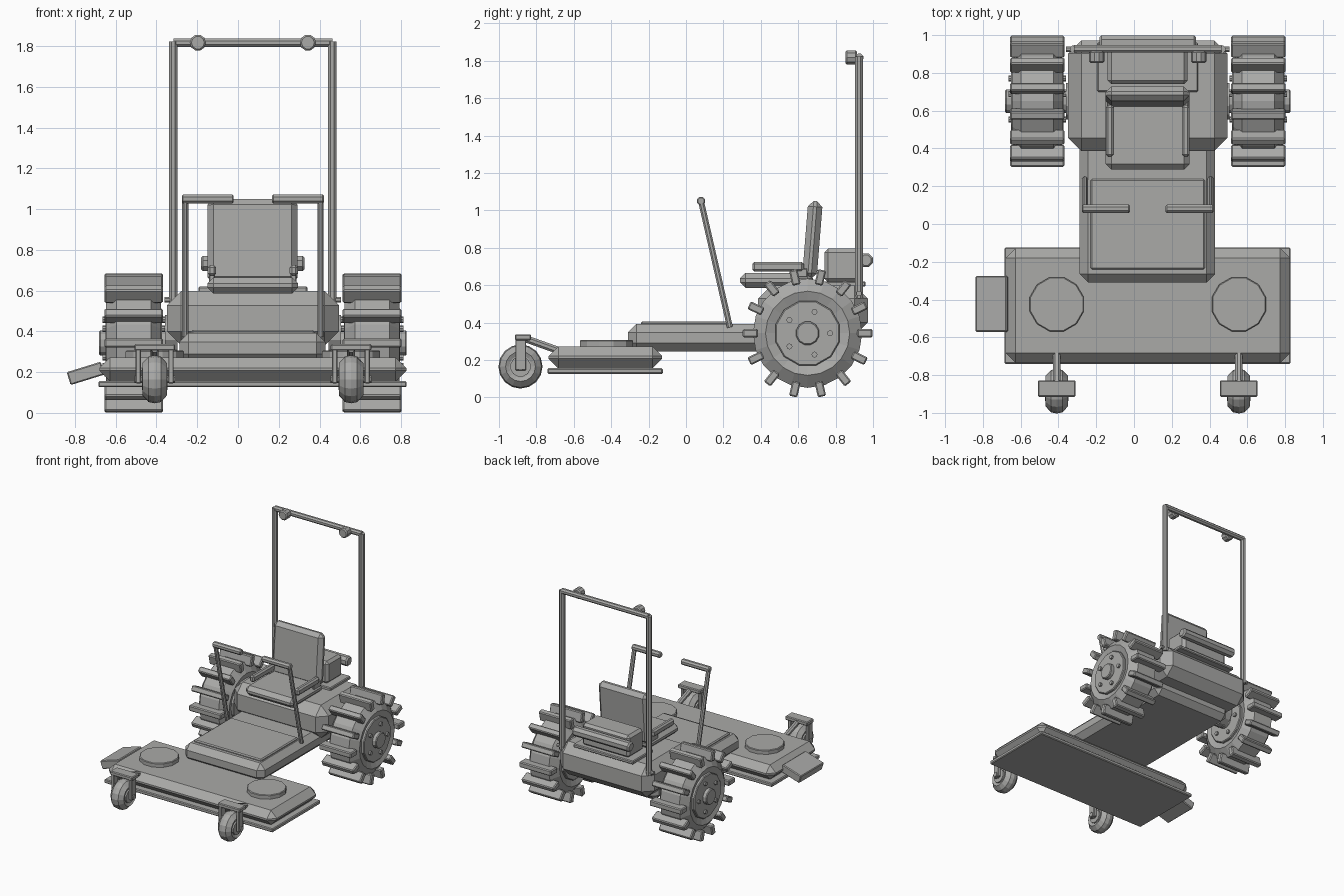
import bpy, bmesh, math
from mathutils import Vector, Matrix

if "Cube" in bpy.data.objects:
    bpy.data.objects.remove(bpy.data.objects["Cube"])

CX = 0.073  # centre line of the machine
grey = bpy.data.materials.new("plain_grey")
grey.diffuse_color = (0.4, 0.4, 0.39, 1)
grey.use_nodes = True
grey.node_tree.nodes["Principled BSDF"].inputs["Base Color"].default_value = grey.diffuse_color


def finish(name, bm, bevel=0.0):
    """Turn a bmesh into a named object with an optional chamfer."""
    bmesh.ops.recalc_face_normals(bm, faces=bm.faces[:])
    me = bpy.data.meshes.new(name)
    bm.to_mesh(me)
    bm.free()
    me.materials.append(grey)
    ob = bpy.data.objects.new(name, me)
    bpy.context.collection.objects.link(ob)
    if bevel:
        mod = ob.modifiers.new("chamfer", 'BEVEL')
        mod.width = bevel
        mod.segments = 1
        mod.limit_method = 'ANGLE'
        mod.angle_limit = math.radians(50)
    return ob


def box(name, x, y, z, bevel=0.0, rot=None):
    """Box from (min, max) ranges, turned about its own centre."""
    bm = bmesh.new()
    bmesh.ops.create_cube(bm, size=1)
    size = [b - a for a, b in (x, y, z)]
    mid = Vector([(a + b) / 2 for a, b in (x, y, z)])
    bmesh.ops.scale(bm, vec=size, verts=bm.verts)
    if rot:
        bmesh.ops.rotate(bm, matrix=Matrix.Rotation(rot[1], 3, rot[0]), verts=bm.verts)
    bmesh.ops.translate(bm, vec=mid, verts=bm.verts)
    return finish(name, bm, bevel)


def rod(name, a, b, r, sides=8, bevel=0.0):
    """Cylinder between two points."""
    a, b = Vector(a), Vector(b)
    d = b - a
    turn = d.to_track_quat('Z', 'Y').to_matrix().to_4x4()
    bm = bmesh.new()
    bmesh.ops.create_cone(bm, cap_ends=True, segments=sides, radius1=r, radius2=r,
                          depth=d.length,
                          matrix=Matrix.Translation((a + b) / 2) @ turn
                          @ Matrix.Rotation(math.pi / sides, 4, 'Z'))
    return finish(name, bm, bevel)


def lathe_x(name, centre, profile, sides):
    """Spin (offset, radius) points about the x axis into a closed solid."""
    bm = bmesh.new()
    rings = []
    for off, r in profile:
        rings.append([bm.verts.new((centre[0] + off,
                                    centre[1] + r * math.cos(2 * math.pi * i / sides),
                                    centre[2] + r * math.sin(2 * math.pi * i / sides)))
                      for i in range(sides)])
    for p, q in zip(rings, rings[1:]):
        for i in range(sides):
            j = (i + 1) % sides
            bm.faces.new((p[i], p[j], q[j], q[i]))
    bm.faces.new(rings[0])
    bm.faces.new(rings[-1])
    return finish(name, bm)


# Mower deck with skirt and side chute
box("deck", (-0.68, 0.826), (-0.735, -0.128), (0.155, 0.273), 0.052)
box("deck_skirt", (-0.685, 0.828), (-0.74, -0.124), (0.126, 0.156), 0.006)
box("discharge_chute", (-0.835, -0.66), (-0.571, -0.275), (0.161, 0.227), 0.006, ('Y', -0.3))

# Chassis, floor and rear body
box("chassis", (-0.288, 0.43), (-0.31, 0.8), (0.245, 0.392), 0.045)
box("floor_plate", (-0.23, 0.375), (-0.24, 0.238), (0.38, 0.407), 0.008)
box("rear_body", (CX - 0.422, CX + 0.422), (0.386, 0.972), (0.33, 0.598), 0.07)

# Seat, engine housing and muffler
box("seat_cushion", (-0.15, 0.295), (0.288, 0.68), (0.585, 0.665), 0.03)
box("seat_back", (-0.15, 0.293), (0.637, 0.715), (0.635, 1.05), 0.03, ('X', -0.08))
box("engine_plate", (-0.195, 0.34), (0.70, 0.96), (0.592, 0.62), 0.006)
box("engine_housing", (-0.14, 0.284), (0.74, 0.935), (0.615, 0.795), 0.02)
rod("muffler", (-0.182, 0.962, 0.733), (0.327, 0.962, 0.733), 0.04, 8, 0.01)

# Roll bar cross member
rod("roll_bar_top", (CX - 0.39, 0.928, 1.817), (CX + 0.39, 0.928, 1.817), 0.022)

for s, side in ((-1, "left"), (1, "right")):
    def X(d):
        return CX + s * d

    def span(a, b):
        return tuple(sorted((X(a), X(b))))

    # Deck spindle cover
    rod("spindle_cover_" + side, (X(0.482), -0.425, 0.26), (X(0.482), -0.425, 0.306),
        0.148, 12, 0.005)

    # Roll bar post, its bolts and work light
    rod("roll_bar_post_" + side, (X(0.39), 0.925, 0.53), (X(0.39), 0.925, 1.822), 0.023)
    rod("roll_bar_bolt_" + side, (X(0.37), 0.925, 0.555), (X(0.433), 0.925, 0.555), 0.015)
    rod("work_light_" + side, (X(0.27), 0.852, 1.817), (X(0.27), 0.915, 1.817), 0.04, 10, 0.008)

    # Armrest
    box("armrest_" + side, span(0.18, 0.222), (0.355, 0.63), (0.672, 0.725), 0.012)
    box("armrest_support_" + side, span(0.185, 0.215), (0.56, 0.65), (0.64, 0.69), 0.005)

    # Steering lever with inward grip
    rod("lever_" + side, (X(0.332), 0.235, 0.375), (X(0.332), 0.08, 1.05), 0.017)
    rod("lever_grip_" + side, (X(0.348), 0.08, 1.05), (X(0.095), 0.08, 1.05), 0.024, 8, 0.006)

    # Front caster
    cx, cy, cz = X(0.482), -0.885, 0.165
    lathe_x("caster_tyre_" + side, (cx, cy, cz),
            [(-0.05, 0.06), (-0.06, 0.08), (-0.03, 0.112), (0, 0.118),
             (0.03, 0.112), (0.06, 0.08), (0.05, 0.06)], 16)
    rod("caster_axle_" + side, (cx - 0.1, cy, cz), (cx + 0.1, cy, cz), 0.02)
    rod("caster_hub_" + side, (cx - 0.062, cy, cz), (cx + 0.062, cy, cz), 0.055, 12)
    box("caster_crown_" + side, (cx - 0.1, cx + 0.1), (-0.915, -0.828), (0.305, 0.337), 0.006)
    for k in (-1, 1):
        m = cx + k * 0.08
        box("caster_fork_" + side, (m - 0.013, m + 0.013), (-0.912, -0.855), (0.145, 0.32), 0.004)
    rod("caster_arm_" + side, (cx, -0.87, 0.318), (cx, -0.66, 0.243), 0.021)

    # Rear wheel: tyre, disc, hub
    w = (X(0.585), 0.65, 0.343)
    lathe_x("tyre_" + side, w,
            [(-0.115, 0.17), (-0.135, 0.225), (-0.085, 0.292),
             (0.085, 0.292), (0.135, 0.225), (0.115, 0.17)], 20)
    rod("wheel_disc_" + side, (w[0] - 0.138, w[1], w[2]), (w[0] + 0.138, w[1], w[2]), 0.178, 12, 0.006)
    rod("wheel_hub_" + side, (w[0] - 0.17, w[1], w[2]), (w[0] + 0.17, w[1], w[2]), 0.064, 12, 0.006)
    rod("axle_flange_" + side, (X(0.37), w[1], w[2] + 0.04), (X(0.432), w[1], w[2] + 0.04), 0.1, 12)

    # Wheel bolts
    bm = bmesh.new()
    for i in range(5):
        a = 2 * math.pi * i / 5
        m = Matrix.Translation((w[0], w[1] + 0.12 * math.cos(a), w[2] + 0.12 * math.sin(a)))
        bmesh.ops.create_cone(bm, cap_ends=True, segments=8, radius1=0.016, radius2=0.016,
                              depth=0.306, matrix=m @ Matrix.Rotation(math.pi / 2, 4, 'Y'))
    finish("wheel_bolts_" + side, bm)

    # Tread lugs
    bm = bmesh.new()
    for i in range(14):
        m = (Matrix.Translation(w) @ Matrix.Rotation(2 * math.pi * i / 14, 4, 'X')
             @ Matrix.Translation((0, 0.306, 0)) @ Matrix.Diagonal((0.288, 0.082, 0.045, 1)))
        bmesh.ops.create_cube(bm, size=1, matrix=m)
    finish("tread_lugs_" + side, bm, 0.007)
